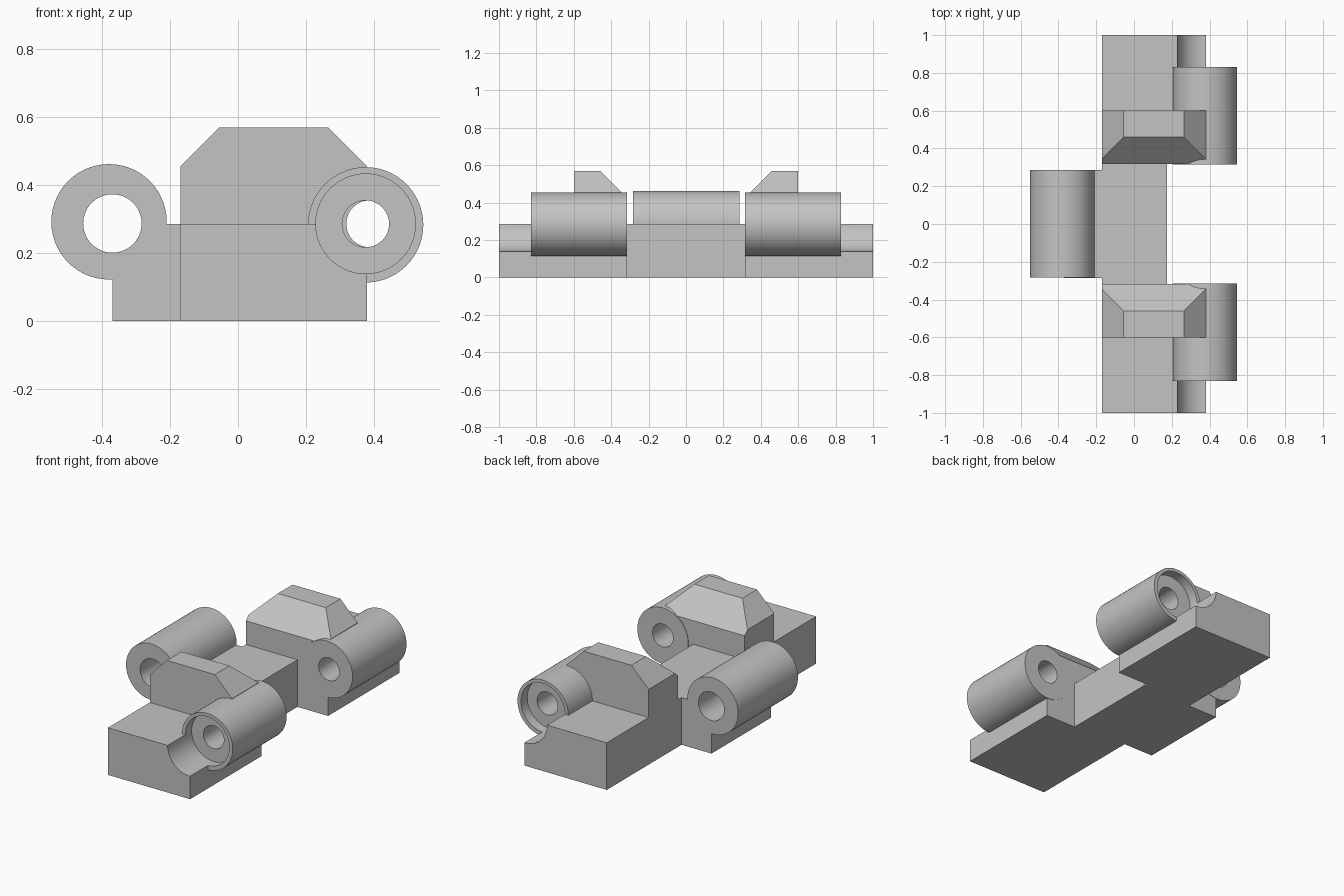
import bpy, bmesh, math
from mathutils import Matrix, Vector

old = bpy.data.objects.get("Cube")
if old:
    bpy.data.objects.remove(old, do_unlink=True)

grey = bpy.data.materials.new("plain_grey")
grey.use_nodes = True
colour = (0.55, 0.55, 0.55, 1)
grey.diffuse_color = colour
grey.node_tree.nodes["Principled BSDF"].inputs["Base Color"].default_value = colour


def finish(bm, name):
    bmesh.ops.recalc_face_normals(bm, faces=bm.faces)
    mesh = bpy.data.meshes.new(name)
    bm.to_mesh(mesh)
    bm.free()
    mesh.materials.append(grey)
    ob = bpy.data.objects.new(name, mesh)
    bpy.context.collection.objects.link(ob)
    return ob


def rod(name, x, z, radius, y0, y1, sides=56):
    """Solid cylinder lying along y."""
    bm = bmesh.new()
    place = Matrix.Translation((x, (y0 + y1) / 2, z)) @ Matrix.Rotation(math.pi / 2, 4, 'X')
    bmesh.ops.create_cone(bm, cap_ends=True, segments=sides, radius1=radius,
                          radius2=radius, depth=abs(y1 - y0), matrix=place)
    return finish(bm, name)


def base_plate(height):
    """Stepped plan outline, mirrored front to back and extruded up."""
    half = [(-0.37, 0.285), (-0.17, 0.285), (-0.17, 1), (0.38, 1), (0.38, 0.318), (0.175, 0.318)]
    outline = half + [(x, -y) for x, y in reversed(half)]
    bm = bmesh.new()
    face = bm.faces.new([bm.verts.new((x, y, 0)) for x, y in outline])
    grown = bmesh.ops.extrude_face_region(bm, geom=[face])["geom"]
    verts = [v for v in grown if isinstance(v, bmesh.types.BMVert)]
    bmesh.ops.translate(bm, verts=verts, vec=(0, 0, height))
    return finish(bm, "hinge_leaf")


def stop_block(name, side):
    """Upright block chamfered on both ends and on its inner face."""
    bm = bmesh.new()
    for edge, top in ((-0.17, -0.055), (0.38, 0.265)):
        points = [(edge, 0.318, 0.1), (edge, 0.6, 0.1),
                  (edge, 0.318, 0.428), (edge, 0.345, 0.455), (edge, 0.6, 0.455),
                  (top, 0.46, 0.57), (top, 0.6, 0.57)]
        for x, y, z in points:
            bm.verts.new((x, y * side, z))
    bmesh.ops.convex_hull(bm, input=bm.verts[:])
    bmesh.ops.dissolve_limit(bm, angle_limit=0.01, verts=bm.verts[:], edges=bm.edges[:])
    return finish(bm, name)


def combine(body, other, operation):
    """Merge or cut with another solid, then drop that solid."""
    mod = body.modifiers.new(operation.lower(), 'BOOLEAN')
    mod.operation = operation
    mod.solver = 'EXACT'
    mod.object = other
    bpy.context.view_layer.objects.active = body
    bpy.ops.object.modifier_apply(modifier=mod.name)
    bpy.data.objects.remove(other, do_unlink=True)


bpy.ops.object.select_all(action='DESELECT')
leaf = base_plate(0.285)

# Solid parts: centre knuckle, stop blocks and outer knuckles
combine(leaf, rod("centre_knuckle", -0.38, 0.292, 0.17, -0.284, 0.287), 'UNION')
for side in (-1, 1):
    combine(leaf, stop_block("stop_block", side), 'UNION')
    combine(leaf, rod("outer_knuckle", 0.376, 0.283, 0.17, side * 0.315, side * 0.83), 'UNION')

# Pin holes, with a recess and open trough at each outer end
combine(leaf, rod("centre_hole", -0.37, 0.287, 0.086, -0.5, 0.5, 48), 'DIFFERENCE')
for side in (-1, 1):
    combine(leaf, rod("end_trough", 0.376, 0.286, 0.147, side * 0.77, side * 1.1), 'DIFFERENCE')
    combine(leaf, rod("pin_hole", 0.382 + side * 0.006, 0.286, 0.069, side * 0.2, side * 0.9, 48), 'DIFFERENCE')

leaf.select_set(True)
bpy.context.view_layer.objects.active = leaf
bpy.ops.object.shade_smooth_by_angle(angle=math.radians(30))
